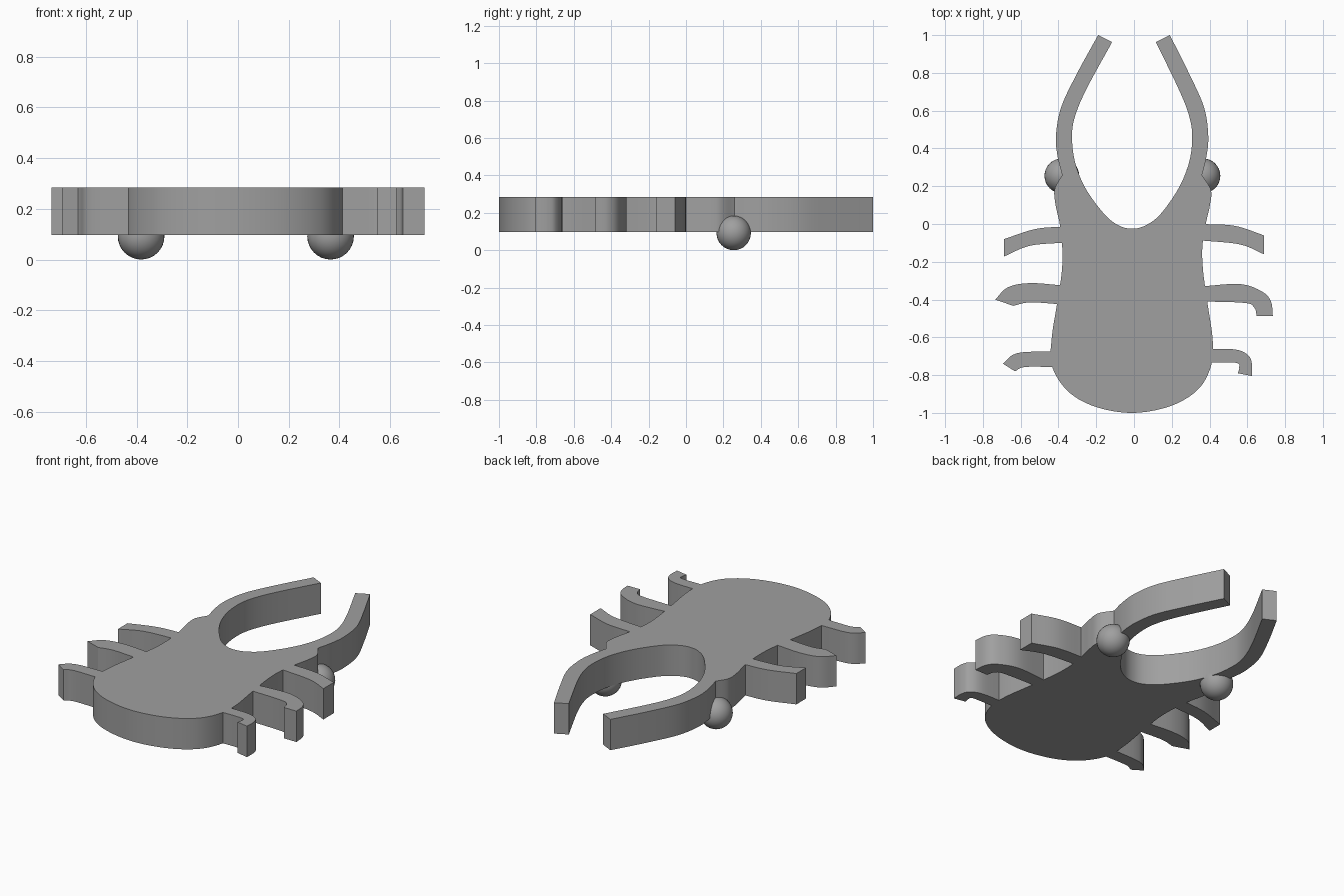
import bpy, bmesh
from mathutils import Vector

if "Cube" in bpy.data.objects:
    bpy.data.objects.remove(bpy.data.objects["Cube"])

Z0, Z1 = 0.096, 0.284

grey = bpy.data.materials.new("plain grey")
grey.diffuse_color = (0.35, 0.35, 0.35, 1)
grey.use_nodes = True
grey.node_tree.nodes["Principled BSDF"].inputs["Base Color"].default_value = grey.diffuse_color


def spline(points, steps=8):
    """Smooth curve through the points, sharp at both ends."""
    p = [Vector(q) for q in points]
    if len(p) < 3:
        return p
    p = [2 * p[0] - p[1]] + p + [2 * p[-1] - p[-2]]
    out = []
    for a, b, c, d in zip(p, p[1:], p[2:], p[3:]):
        for i in range(steps):
            t = i / steps
            out.append(0.5 * (2 * b + (c - a) * t + (2 * a - 5 * b + 4 * c - d) * t**2
                              + (3 * b - a - 3 * c + d) * t**3))
    return out + [p[-2]]


def finish(obj, angle):
    obj.data.materials.append(grey)
    bpy.ops.object.select_all(action='DESELECT')
    obj.select_set(True)
    bpy.context.view_layer.objects.active = obj
    bpy.ops.object.shade_smooth_by_angle(angle=angle)


def slab(name, runs):
    """Upright slab whose outline is a closed chain of smooth runs."""
    outline = []
    for run in runs:
        for q in spline(run):
            if not outline or (q - outline[-1]).length > 1e-4:
                outline.append(q)
    if (outline[0] - outline[-1]).length < 1e-4:
        outline.pop()
    bm = bmesh.new()
    base = bm.faces.new([bm.verts.new((q.x, q.y, Z0)) for q in outline])
    top = bmesh.ops.extrude_face_region(bm, geom=[base], use_keep_orig=True)
    for v in top["geom"]:
        if isinstance(v, bmesh.types.BMVert):
            v.co.z = Z1
    bmesh.ops.recalc_face_normals(bm, faces=bm.faces)
    bmesh.ops.triangulate(bm, faces=[f for f in bm.faces if len(f.verts) > 4])
    mesh = bpy.data.meshes.new(name)
    bm.to_mesh(mesh)
    bm.free()
    obj = bpy.data.objects.new(name, mesh)
    bpy.context.collection.objects.link(obj)
    finish(obj, 0.5)


# Body with the two curved jaws
slab("body_and_jaws", [
    # left jaw, outer edge
    [(-.19, 1), (-.30, .80), (-.385, .62), (-.413, .47), (-.405, .36), (-.38, .258)],
    # left flank, rounded tail and right flank
    [(-.38, .258), (-.42, .185), (-.415, .10), (-.393, 0), (-.38, -.12), (-.382, -.25),
     (-.407, -.42), (-.435, -.60), (-.435, -.75), (-.35, -.885), (-.206, -.967), (-.01, -1),
     (.19, -.965), (.335, -.88), (.405, -.76), (.417, -.62), (.39, -.425), (.366, -.25),
     (.362, -.12), (.38, 0), (.402, .10), (.407, .18), (.36, .258)],
    # right jaw, outer edge
    [(.36, .258), (.384, .36), (.393, .47), (.37, .62), (.29, .80), (.19, 1)],
    # inner edge from tip to tip
    [(.116, .963), (.243, .70), (.295, .56), (.308, .45), (.29, .32), (.233, .184),
     (.138, .05), (.06, -.008), (-.01, -.025), (-.08, -.008), (-.155, .05), (-.254, .184),
     (-.31, .32), (-.328, .45), (-.315, .56), (-.254, .71), (-.116, .963)],
])

# Legs: front edge going out, then rear edge coming back
legs = {
    "left_front_leg": ([(-.37, -.013), (-.524, -.027), (-.688, -.08)],
                       [(-.688, -.172), (-.55, -.115), (-.36, -.098)]),
    "left_middle_leg": ([(-.38, -.325), (-.55, -.313), (-.667, -.335), (-.735, -.4)],
                        [(-.64, -.433), (-.55, -.415), (-.39, -.425)]),
    "left_rear_leg": ([(-.42, -.675), (-.577, -.678), (-.645, -.695), (-.693, -.74)],
                      [(-.63, -.78), (-.577, -.757), (-.415, -.757)]),
    "right_front_leg": ([(.36, 0), (.534, -.01), (.688, -.06)],
                        [(.688, -.16), (.56, -.108), (.345, -.086)]),
    "right_middle_leg": ([(.36, -.33), (.56, -.318), (.677, -.357), (.725, -.41), (.735, -.487)],
                         [(.65, -.487), (.637, -.443), (.587, -.418), (.37, -.41)]),
    "right_rear_leg": ([(.395, -.66), (.54, -.665), (.605, -.695), (.624, -.74), (.624, -.805)],
                       [(.55, -.79), (.557, -.76), (.54, -.735), (.40, -.733)]),
}
for name, (front, rear) in legs.items():
    slab(name, [front, rear])

# Eyes set into the underside edge of the head
for name, x in (("left_eye", -.382), ("right_eye", .365)):
    bpy.ops.mesh.primitive_uv_sphere_add(segments=32, ring_count=16, radius=.092,
                                         location=(x, .255, .092))
    eye = bpy.context.object
    eye.name = name
    finish(eye, 0.8)
